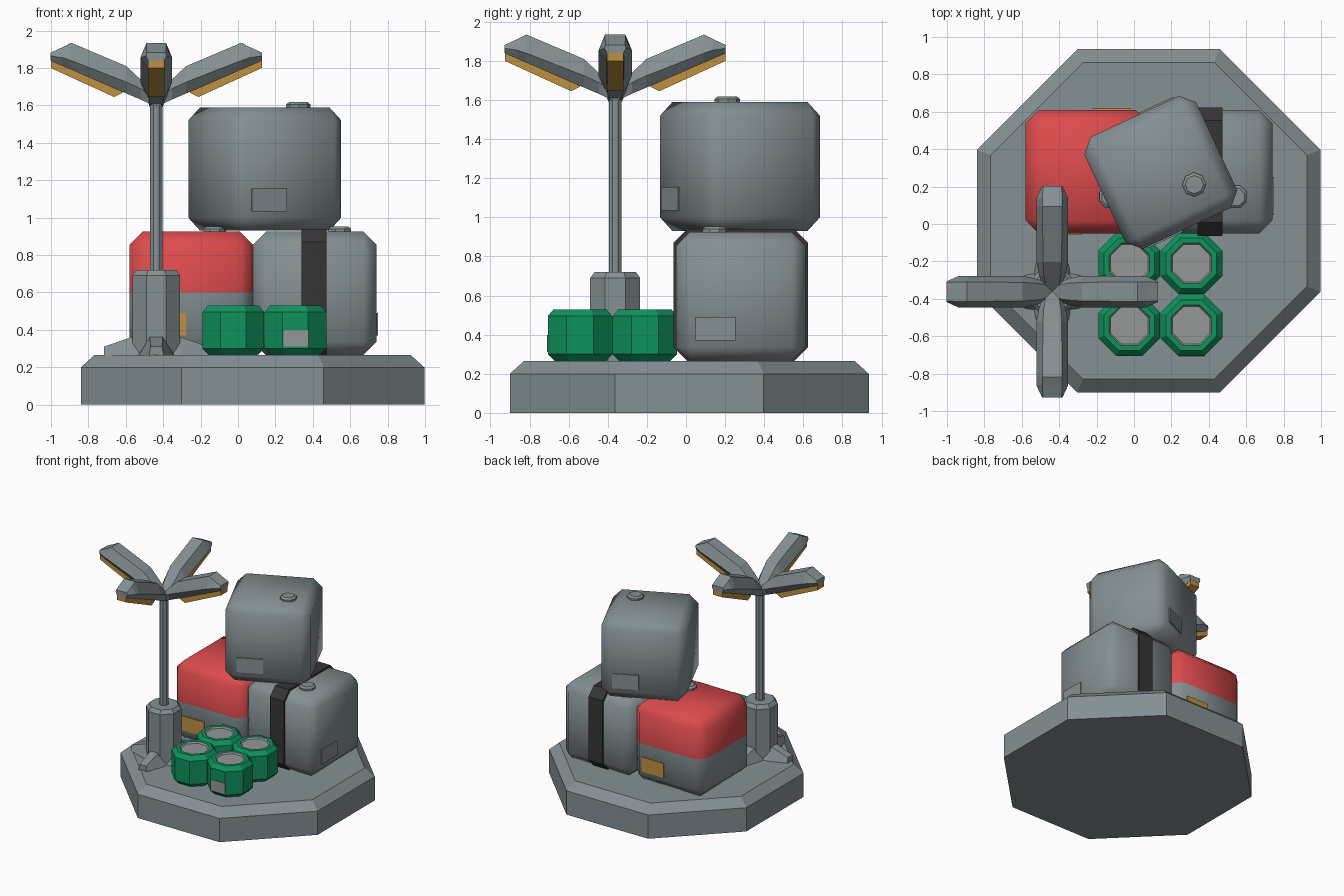
import bpy, bmesh, math
from mathutils import Matrix, Vector

if "Cube" in bpy.data.objects:
    bpy.data.objects.remove(bpy.data.objects["Cube"])


def material(name, rgb):
    m = bpy.data.materials.new(name)
    m.diffuse_color = (*rgb, 1)
    m.use_nodes = True
    m.node_tree.nodes["Principled BSDF"].inputs["Base Color"].default_value = m.diffuse_color
    return m


GREY = material("steel_grey", (0.233, 0.279, 0.296))
PALE = material("pale_grey", (0.30, 0.31, 0.31))
RED = material("crate_red", (0.72, 0.07, 0.072))
GREEN = material("drum_green", (0.004, 0.29, 0.108))
AMBER = material("amber", (0.52, 0.28, 0.05))
BLACK = material("strap_black", (0.035, 0.035, 0.035))


def finish(name, bm, mats, matrix=None):
    bmesh.ops.recalc_face_normals(bm, faces=bm.faces)
    me = bpy.data.meshes.new(name)
    if matrix:
        bm.transform(matrix)
    bm.to_mesh(me)
    bm.free()
    for m in mats:
        me.materials.append(m)
    ob = bpy.data.objects.new(name, me)
    bpy.context.collection.objects.link(ob)
    return ob


def loft(name, rings, mats, matrix=None, rule=None):
    """Skin closed rings of points and cap both ends."""
    bm = bmesh.new()
    vs = [[bm.verts.new(p) for p in ring] for ring in rings]
    n = len(vs[0])
    for a, b in zip(vs, vs[1:]):
        for i in range(n):
            j = (i + 1) % n
            bm.faces.new((a[i], a[j], b[j], b[i]))
    bm.faces.new(vs[0][::-1])
    bm.faces.new(vs[-1])
    if rule:
        for f in bm.faces:
            f.material_index = rule(f)
    return finish(name, bm, mats, matrix)


def octagons(profile):
    """Flat-sided octagon rings from (apothem, z) pairs."""
    k = 1 / math.cos(math.pi / 8)
    return [[(r * k * math.cos(math.pi * (i + .5) / 4),
              r * k * math.sin(math.pi * (i + .5) / 4), z) for i in range(8)]
            for r, z in profile]


def box(name, centre, size, mat, matrix=None):
    bm = bmesh.new()
    bmesh.ops.create_cube(bm, size=1)
    bm.transform(Matrix.Translation(centre) @ Matrix.Diagonal((*size, 1)))
    return finish(name, bm, [mat], matrix)


T = Matrix.Translation


def rot(deg):
    return Matrix.Rotation(math.radians(deg), 4, 'Z')


# Octagonal platform
FLOOR = 0.265
loft("platform", octagons([(.918, 0), (.918, .20), (.846, FLOOR)]), [GREY], T((.078, .017, 0)))

# Crates: chamfered cubes with a cap and two label plates
S, C = 0.66, 0.07


def crate(name, pos, turn, knob, label_mat, split=None):
    bm = bmesh.new()
    bmesh.ops.create_cube(bm, size=S)
    bmesh.ops.bevel(bm, geom=bm.edges[:], offset=C, segments=1, profile=.5, affect='EDGES')
    bm.transform(T((0, 0, S / 2)))
    if split:
        bmesh.ops.bisect_plane(bm, geom=bm.verts[:] + bm.edges[:] + bm.faces[:],
                               plane_co=(0, 0, split), plane_no=(0, 0, 1))
        for f in bm.faces:
            f.material_index = int(f.calc_center_median().z > split)
    m = T(pos) @ rot(turn)
    ob = finish(name, bm, [GREY, RED] if split else [GREY], m)
    for p in ob.data.polygons:
        p.use_smooth = True
    loft(name + "_cap", octagons([(.06, S - .01), (.06, S + .015), (.045, S + .028)]),
         [GREY], m @ T((*knob, 0)))
    for side, a in (("front", 0), ("back", 180)):
        box(f"{name}_{side}_label", (-.13, -S / 2, .165), (.205, .016, .122), label_mat, m @ rot(a))


crate("red_crate", (-.25, .28, FLOOR), 0, (.125, -.135), AMBER, .335)
crate("strapped_crate", (.41, .28, FLOOR), 90, (-.135, -.135), GREY)
crate("upper_crate", (.143, .276, .93), 25, (.135, -.135), GREY)

# Black strap around the right crate
h, b, z0, z1 = .343, .07, FLOOR, .94
outline = [(-h, z0 + b), (-h + b, z0), (h - b, z0), (h, z0 + b),
           (h, z1 - b), (h - b, z1), (-h + b, z1), (-h, z1 - b)]
loft("crate_strap", [[(x, y + .28, z) for y, z in outline] for x in (.34, .472)], [BLACK])

# Four green drums with recessed pale lids
for ix, x in enumerate((-.025, .307)):
    for iy, y in enumerate((-.21, -.542)):
        rings = octagons([(.13, 0), (.165, .035), (.165, .23), (.135, .265),
                          (.108, .265), (.10, .252)])
        loft(f"drum_{ix}{iy}", rings, [GREEN, PALE], T((x, y, FLOOR)),
             lambda f: int(all(math.hypot(v.co.x, v.co.y) < .12 for v in f.verts)))
box("drum_label", (.31, -.708, .355), (.134, .008, .088), PALE)

# Lamp post: hub, pole, four feet and four drooping lamp arms
LAMP = T((-.437, -.362, 0))
loft("lamp_hub", octagons([(.128, FLOOR - .01), (.128, .69), (.106, .72)]), [GREY], LAMP)
loft("lamp_pole", octagons([(.033, .70), (.033, 1.62)]), [GREY], LAMP)


def foot_ring(r, wide, top, z):
    return [(r, -wide, FLOOR - .005), (r, wide, FLOOR - .005), (r, top, z), (r, -top, z)]


def arm_ring(r, wb, zb, w, zm, wt, zt):
    return [(r, -wb, zb), (r, wb, zb), (r, w, zm), (r, wt, zt), (r, -wt, zt), (r, -w, zm)]


def light_ring(r, z_low, z_high, w=.043):
    return [(r, -w, z_low), (r, w, z_low), (r, w, z_high), (r, -w, z_high)]


for i in range(4):
    m = LAMP @ rot(90 * i)
    loft(f"lamp_foot_{i}", [foot_ring(.08, .10, .035, .365), foot_ring(.13, .095, .035, .362),
                            foot_ring(.28, .04, .03, .31)], [GREY], m)
    loft(f"lamp_arm_{i}", [
        arm_ring(0, .035, 1.592, .04, 1.635, .03, 1.66),
        arm_ring(.085, .038, 1.632, .07, 1.69, .045, 1.74),
        arm_ring(.16, .043, 1.664, .085, 1.725, .05, 1.81),
        arm_ring(.455, .045, 1.793, .085, 1.84, .052, 1.935),
        arm_ring(.50, .045, 1.812, .085, 1.855, .052, 1.912),
        arm_ring(.565, .042, 1.84, .055, 1.865, .05, 1.882)], [GREY], m)
    # Amber light strip under the arm
    loft(f"lamp_light_{i}", [light_ring(.18, 1.668, 1.68), light_ring(.225, 1.645, 1.70),
                             light_ring(.564, 1.80, 1.845)], [AMBER], m)
